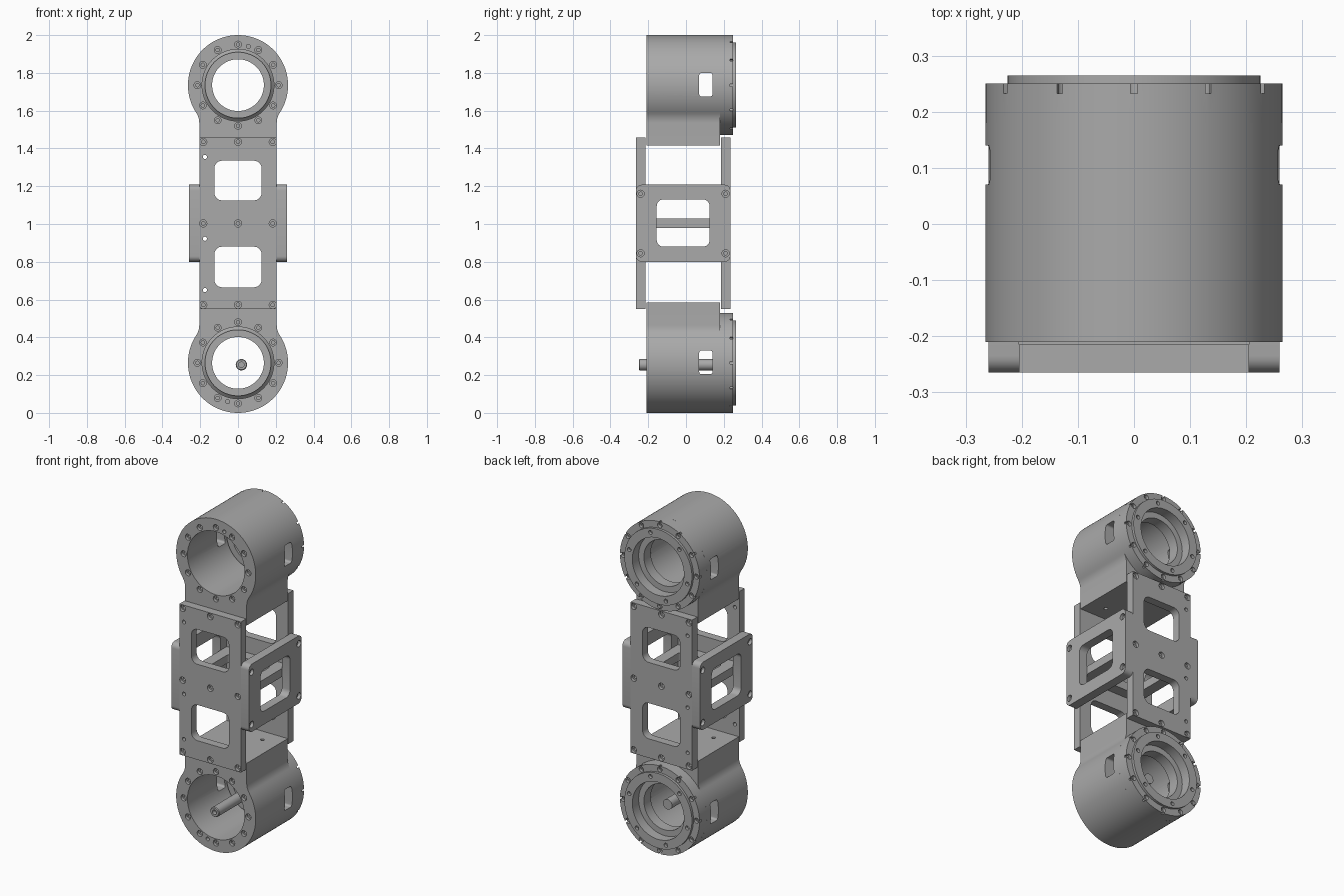
import bpy, bmesh
from math import sin, cos, pi, sqrt, atan2
from mathutils import Matrix, Vector

if "Cube" in bpy.data.objects:
    bpy.data.objects.remove(bpy.data.objects["Cube"])

GREY = 0.4
metal = bpy.data.materials.new("machined grey metal")
metal.use_nodes = True
metal.diffuse_color = (GREY, GREY, GREY, 1)
metal.node_tree.nodes["Principled BSDF"].inputs["Base Color"].default_value = (GREY, GREY, GREY, 1)

# Local z of a shape points along the chosen world direction
FACING = {
    "front": Matrix(((1, 0, 0), (0, 0, -1), (0, 1, 0))),
    "back": Matrix(((-1, 0, 0), (0, 0, 1), (0, 1, 0))),
    "left": Matrix(((0, 0, 1), (1, 0, 0), (0, 1, 0))),
    "right": Matrix(((0, 0, -1), (-1, 0, 0), (0, 1, 0))),
    "up": Matrix.Identity(3),
}


def place(facing, at):
    return Matrix.Translation(Vector(at)) @ FACING[facing].to_4x4()


def make(name, bm):
    bmesh.ops.recalc_face_normals(bm, faces=bm.faces)
    mesh = bpy.data.meshes.new(name)
    bm.to_mesh(mesh)
    bm.free()
    mesh.materials.append(metal)
    ob = bpy.data.objects.new(name, mesh)
    bpy.context.collection.objects.link(ob)
    return ob


def skin(bm, rings, closed):
    """Bridge rings of points, either wrapping round or capping the ends."""
    loops = [[bm.verts.new(p) for p in ring] for ring in rings]
    n = len(loops[0])
    for a, b in zip(loops, loops[1:] + ([loops[0]] if closed else [])):
        for i in range(n):
            j = (i + 1) % n
            bm.faces.new((a[i], a[j], b[j], b[i]))
    if not closed:
        bm.faces.new(loops[0])
        bm.faces.new(loops[-1])


def lathe(name, profile, matrices, closed=False, seg=20):
    bm = bmesh.new()
    for m in matrices:
        skin(bm, [[m @ Vector((r * cos(2 * pi * i / seg), r * sin(2 * pi * i / seg), h))
                   for i in range(seg)] for r, h in profile], closed)
    return make(name, bm)


def prism(name, outlines, matrix, lo, hi):
    bm = bmesh.new()
    for pts in outlines:
        skin(bm, [[matrix @ Vector((u, v, h)) for u, v in pts] for h in (lo, hi)], False)
    return make(name, bm)


def arc(cx, cy, r, a, b, n):
    return [(cx + r * cos(a + (b - a) * i / n), cy + r * sin(a + (b - a) * i / n)) for i in range(n + 1)]


def rounded(u0, u1, v0, v1, r):
    pts = []
    corners = ((u1 - r, v1 - r), (u0 + r, v1 - r), (u0 + r, v0 + r), (u1 - r, v0 + r))
    for k, (cx, cy) in enumerate(corners):
        pts += arc(cx, cy, r, k * pi / 2, (k + 1) * pi / 2, 6)
    return pts


def rect(u0, u1, v0, v1):
    return [(u0, v0), (u1, v0), (u1, v1), (u0, v1)]


def cut(ob, *cutters):
    for c in cutters:
        c.hide_render = True
        bpy.context.view_layer.objects.active = ob
        mod = ob.modifiers.new("cut", "BOOLEAN")
        mod.operation, mod.solver, mod.object = "DIFFERENCE", "EXACT", c
        bpy.ops.object.modifier_apply(modifier=mod.name)
        bpy.data.objects.remove(c)


def bolt_holes(points, facing, r=0.019, deep=0.04):
    """Counterbored holes sunk into a face."""
    profile = [(r, 0.01), (r, -0.018), (r * 0.5, -0.018), (r * 0.5, -deep)]
    return lathe("bolt_cutter", profile, [place(facing, p) for p in points])


def plain_holes(points, facing, depth, r=0.011):
    return lathe("hole_cutter", [(r, 0.02), (r, -depth)], [place(facing, p) for p in points])


R, NECK, FILLET = 0.265, 0.205, 0.1


def housing_outline():
    drop = sqrt((R + FILLET) ** 2 - (NECK + FILLET) ** 2)
    a = atan2(-drop, NECK + FILLET)
    side = arc(NECK + FILLET, -drop, FILLET, pi, pi + a, 8)
    return ([(NECK, -0.32)] + side + arc(0, 0, R, a, pi - a, 72)[1:-1]
            + [(-x, z) for x, z in reversed(side)] + [(-NECK, -0.32)])


def ring_points(r, y, zc, n=12, offset=0.0):
    return [(r * cos(2 * pi * i / n + offset), y, zc + r * sin(2 * pi * i / n + offset)) for i in range(n)]


# Bearing housings at both ends, with their back covers
for label, s, zc in (("upper", 1, 1.735), ("lower", -1, 0.265)):
    front = place("front", (0, 0, zc))
    body = prism(label + "_housing", [[(x, s * z) for x, z in housing_outline()]], front, -0.18, 0.21)
    slot = prism("slot_cutter", [rounded(0.07, 0.14, zc - 0.06, zc + 0.065, 0.012)],
                 place("left", (0, 0, 0)), -0.4, 0.4)
    cut(body,
        lathe("bore_cutter", [(0.19, -0.3), (0.19, 0.3)], [front], seg=72),
        slot,
        bolt_holes(ring_points(0.215, -0.21, zc), "front", 0.018),
        plain_holes([(s * 0.055, -0.21, zc + s * 0.205)], "front", 0.03),
        plain_holes([(x, y, zc - s * 0.32) for x in (-0.1, 0.1) for y in (-0.12, 0.09)], "up", 0.025))

    profile = [(0.137, 0.14), (0.137, 0.205), (0.172, 0.205), (0.172, 0.265), (0.225, 0.265),
               (0.225, 0.25), (R, 0.25), (R, 0.18), (0.19, 0.18), (0.175, 0.165), (0.175, 0.14)]
    back = place("back", (0, 0, zc))
    cover = lathe(label + "_back_cover", profile, [back], True, 72)
    bm = bmesh.new()
    for i in range(12):
        m = back @ Matrix.Rotation(i * pi / 6, 4, "Z")
        skin(bm, [[m @ Vector((u, v, h)) for u, v in rect(0.25, 0.29, -0.006, 0.006)]
                  for h in (0.233, 0.28)], False)
    cut(cover,
        bolt_holes(ring_points(0.244, 0.25, zc), "back", 0.015),
        make("notch_cutter", bm),
        bolt_holes(ring_points(0.2, 0.265, zc, 6, pi / 12), "back", 0.012))

# Front and back plates with two windows each
bolts = [(x, z) for x in (-0.184, 0, 0.184) for z in (0.572, 1.003, 1.435)]
pins = [(-0.175, z) for z in (0.65, 0.922, 1.355)]
windows = [rounded(-0.125, 0.125, 0.665, 0.88, 0.04), rounded(-0.125, 0.125, 1.125, 1.335, 0.04)]
for facing, y, sign in (("front", -0.265, 1), ("back", 0.235, -1)):
    m = place(facing, (0, y, 0))
    plate = prism(facing + "_plate", [rect(-NECK, NECK, 0.55, 1.457)], m, -0.05, 0)
    cut(plate,
        prism("window_cutter", windows, m, -0.1, 0.1),
        bolt_holes([(x, y, z) for x, z in bolts], facing),
        plain_holes([(x, y, z) for x, z in pins], facing, 0.07))

# Side plates
for facing, sign in (("left", 1), ("right", -1)):
    x = sign * 0.259
    m = place(facing, (x, 0, 0))
    plate = prism(facing + "_side_plate",
                  [rounded(*sorted((-0.265 * sign, 0.235 * sign)), 0.8, 1.208, 0.03)], m, -0.054, 0)
    cut(plate,
        prism("window_cutter", [rounded(*sorted((-0.155 * sign, 0.125 * sign)), 0.88, 1.13, 0.035)],
              m, -0.1, 0.1),
        bolt_holes([(x, y, z) for y in (-0.24, 0.21) for z in (0.845, 1.16)], facing))

# Cross frame between the plates
level = place("up", (0, 0, 1.003))
frame = prism("middle_frame", [rect(-NECK, NECK, -0.215, 0.185)], level, -0.025, 0.025)
cut(frame, prism("window_cutter", [rounded(-0.14, 0.14, -0.15, 0.12, 0.03)], level, -0.1, 0.1))

# Loose pin inside the lower housing
lathe("lower_pin", [(0.03, -0.15), (0.03, 0.245), (0.026, 0.25), (0.014, 0.25), (0.014, 0.225)],
      [place("front", (0.018, 0, 0.255))], seg=32)

# Smooth round surfaces, keep machined edges sharp
bpy.ops.object.select_all(action="DESELECT")
for ob in bpy.context.collection.objects:
    if ob.type == "MESH":
        ob.select_set(True)
        bpy.context.view_layer.objects.active = ob
bpy.ops.object.shade_smooth_by_angle()
